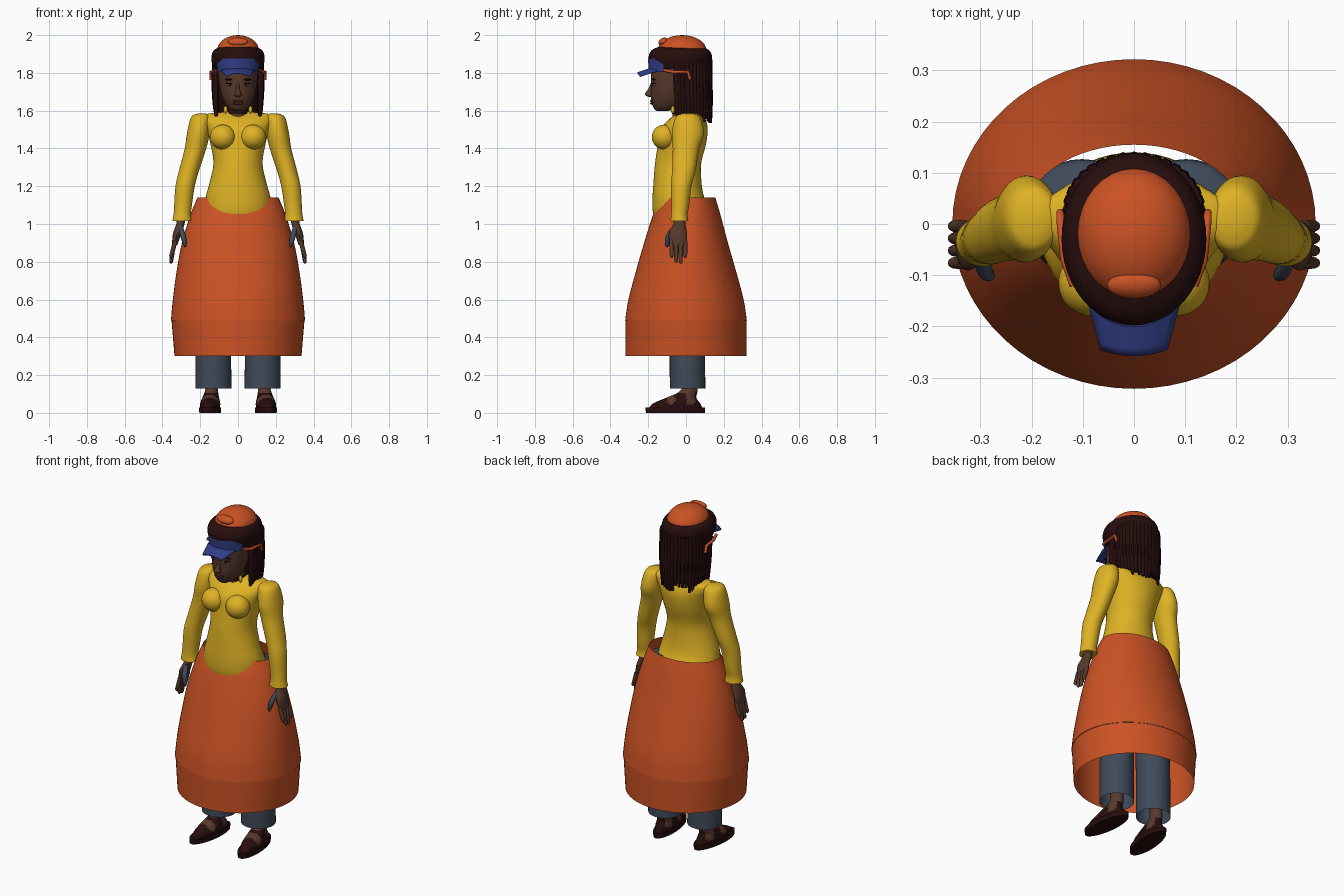
import bpy, bmesh, math, random
from mathutils import Matrix, Vector

random.seed(4)
cube = bpy.data.objects.get("Cube")
if cube:
    bpy.data.objects.remove(cube)


def material(name, r, g, b):
    m = bpy.data.materials.new(name)
    m.diffuse_color = (r, g, b, 1)
    m.use_nodes = True
    m.node_tree.nodes["Principled BSDF"].inputs["Base Color"].default_value = (r, g, b, 1)
    return m


orange = material("orange cloth", 0.6, 0.085, 0.018)
yellow = material("yellow cloth", 0.74, 0.45, 0.018)
slate = material("slate cloth", 0.05, 0.068, 0.1)
blue = material("blue visor", 0.033, 0.05, 0.25)
dark = material("dark brown", 0.02, 0.004, 0.004)
skin = material("brown skin", 0.095, 0.04, 0.024)
lip = material("lip", 0.06, 0.018, 0.015)
white = material("eye white", 0.3, 0.27, 0.25)


def finish(name, bm, mats, mirror=False):
    """Turn a bmesh into a smooth-shaded object, mirrored across x if asked."""
    bmesh.ops.recalc_face_normals(bm, faces=bm.faces)
    mesh = bpy.data.meshes.new(name)
    bm.to_mesh(mesh)
    bm.free()
    ob = bpy.data.objects.new(name, mesh)
    bpy.context.collection.objects.link(ob)
    for m in mats:
        mesh.materials.append(m)
    bpy.ops.object.select_all(action='DESELECT')
    ob.select_set(True)
    bpy.context.view_layer.objects.active = ob
    bpy.ops.object.shade_smooth_by_angle(angle=math.radians(45))
    if mirror:
        ob.modifiers.new("Mirror", 'MIRROR').use_mirror_merge = False
    return ob


def smooth_path(pts, steps):
    """Catmull-Rom interpolation through ring parameters."""
    pts = [Vector(p) for p in pts]
    ext = [2 * pts[0] - pts[1]] + pts + [2 * pts[-1] - pts[-2]]
    out = []
    for a, b, c, d in zip(ext, ext[1:], ext[2:], ext[3:]):
        for k in range(steps):
            t = k / steps
            out.append((2 * b + (c - a) * t + (2 * a - 5 * b + 4 * c - d) * t ** 2
                        + (3 * b - a - 3 * c + d) * t ** 3) / 2)
    return out + [pts[-1]]


def add_loft(bm, rings, sides=32, cap=True, steps=4):
    """Skin horizontal ellipses given as x, y, z, x radius, y radius."""
    loops = []
    for x, y, z, rx, ry in smooth_path(rings, steps):
        angles = [math.tau * i / sides for i in range(sides)]
        loops.append([bm.verts.new((x + rx * math.cos(a), y + ry * math.sin(a), z))
                      for a in angles])
    for lo, hi in zip(loops, loops[1:]):
        for i in range(sides):
            j = (i + 1) % sides
            bm.faces.new((lo[i], lo[j], hi[j], hi[i]))
    if cap:
        bm.faces.new(loops[0])
        bm.faces.new(loops[-1])


def loft(name, rings, mat, mirror=False, **kw):
    bm = bmesh.new()
    add_loft(bm, rings, **kw)
    return finish(name, bm, [mat], mirror)


def ball(name, loc, size, mat, mirror=False, tilt=0):
    bm = bmesh.new()
    m = Matrix.Translation(loc) @ Matrix.Rotation(tilt, 4, 'X') @ Matrix.Diagonal((*size, 1))
    bmesh.ops.create_uvsphere(bm, u_segments=32, v_segments=16, radius=1, matrix=m)
    return finish(name, bm, [mat], mirror)


# Bell skirt, open at both ends, with a hem band
loft("skirt", [(0, 0, .49, .355, .322), (0, 0, .6, .345, .305), (0, 0, .75, .325, .265),
               (0, 0, .9, .297, .222), (0, .004, 1.05, .252, .178),
               (0, .01, 1.14, .215, .145)], orange, sides=64, cap=False)
loft("skirt_hem", [(0, 0, .3, .336, .32), (0, 0, .49, .352, .32)], orange, sides=64, cap=False)

# Bodice and bust
loft("bodice", [(0, -.005, .98, .18, .145), (0, -.02, 1.06, .183, .155),
                (0, -.04, 1.14, .172, .137), (0, -.045, 1.22, .15, .127),
                (0, -.042, 1.32, .13, .122), (0, -.022, 1.42, .145, .127),
                (0, -.01, 1.5, .165, .125), (0, .005, 1.55, .185, .1),
                (0, .015, 1.58, .175, .07), (0, .005, 1.595, .06, .045)], yellow, sides=48)
ball("bust", (.08, -.115, 1.46), (.068, .066, .066), yellow, mirror=True, tilt=.25)

# Sleeves with a slightly flared cuff
loft("sleeve", [(.19, .01, 1.585, .025, .03), (.197, .01, 1.565, .052, .065),
                (.21, .01, 1.48, .06, .085), (.225, 0, 1.4, .057, .07),
                (.26, -.012, 1.28, .053, .062), (.28, -.025, 1.2, .051, .054),
                (.291, -.03, 1.1, .047, .047), (.295, -.035, 1.05, .046, .044),
                (.295, -.035, 1.015, .053, .048)], yellow, mirror=True)

# Hands: palm with four fingers, and a thumb
bm = bmesh.new()
add_loft(bm, [(.297, -.035, 1.05, .025, .03), (.305, -.035, 1, .022, .032),
              (.322, -.043, .95, .022, .048), (.335, -.04, .89, .015, .044)], sides=16)
for i, drop in enumerate((.82, .795, .79, .82)):
    y = -.076 + .024 * i
    add_loft(bm, [(.332, y, .91, .012, .012), (.345, y, .86, .012, .012),
                  (.354, y, drop + .012, .01, .01), (.355, y, drop, .004, .004)], sides=10)
finish("hand", bm, [skin], mirror=True)
loft("thumb", [(.305, -.06, .99, .012, .012), (.292, -.09, .94, .015, .016),
               (.283, -.1, .9, .011, .012), (.28, -.1, .878, .004, .005)],
     slate, mirror=True, sides=12)

# Trousers
loft("trouser_leg", [(.13, .008, .13, .096, .094), (.13, .008, .35, .094, .094),
                     (.12, .01, .65, .095, .095), (.105, .02, .95, .105, .1),
                     (.1, .03, 1.08, .11, .095), (.09, .03, 1.11, .06, .06)],
     slate, mirror=True, cap=False)

# Feet with strapped sandals, toes turned out
turn = Matrix.Translation((.142, 0, 0)) @ Matrix.Rotation(math.radians(6), 4, 'Z')
bm = bmesh.new()
add_loft(bm, [(0, -.055, .02, .05, .145), (0, -.05, .05, .052, .125),
              (0, -.025, .08, .044, .08), (0, .01, .11, .036, .05),
              (0, .02, .15, .032, .04), (0, .02, .3, .035, .042)], steps=6)
for f in bm.faces:
    c = f.calc_center_median()
    gap = c.z > .045 and (abs(c.y + .085) < .02 or abs(c.y - .02) < .025)
    f.material_index = 1 if c.z > .105 or gap else 0
bmesh.ops.transform(bm, matrix=turn, verts=bm.verts)
finish("foot", bm, [dark, skin], mirror=True)
bm = bmesh.new()
add_loft(bm, [(0, -.057, 0, .055, .157), (0, -.057, .028, .057, .158)], steps=1)
bmesh.ops.transform(bm, matrix=turn, verts=bm.verts)
finish("sandal_sole", bm, [dark], mirror=True)

# Neck, choker and head
loft("neck", [(0, -.01, 1.55, .056, .06), (0, -.02, 1.6, .048, .052),
              (0, -.025, 1.7, .05, .06)], skin)
loft("choker", [(0, -.015, 1.582, .055, .06), (0, -.018, 1.6, .052, .057)], dark)
loft("head", [(0, -.125, 1.598, .026, .03), (0, -.105, 1.615, .052, .067),
              (0, -.085, 1.66, .08, .1), (0, -.07, 1.72, .097, .115),
              (0, -.045, 1.8, .106, .14), (0, -.03, 1.88, .1, .14)], skin)
loft("nose", [(0, -.185, 1.672, .009, .01), (0, -.195, 1.68, .02, .018),
              (0, -.194, 1.692, .016, .022), (0, -.184, 1.72, .008, .013),
              (0, -.175, 1.755, .008, .009)], skin, sides=16)
for z in (1.639, 1.651):
    ball("lip", (0, -.178, z), (.028, .012, .008), lip)
ball("eye", (.042, -.168, 1.737), (.017, .01, .006), white, mirror=True)
ball("iris", (.042, -.175, 1.737), (.006, .005, .006), dark, mirror=True)
ball("eyelid", (.042, -.168, 1.744), (.022, .012, .004), dark, mirror=True)
ball("brow", (.044, -.17, 1.765), (.027, .01, .005), dark, mirror=True)
ball("earring", (.066, -.07, 1.605), (.01, .01, .02), yellow, mirror=True)

# Hair: crown, back mass and hanging locks
loft("hair_crown", [(0, -.025, 1.82, .128, .145), (0, -.028, 1.85, .138, .158),
                    (0, -.03, 1.885, .141, .168), (0, -.03, 1.92, .128, .152),
                    (0, -.03, 1.94, .09, .11)], dark, sides=48)
loft("hair_back", [(0, .06, 1.58, .095, .045), (0, .045, 1.7, .118, .078),
                   (0, .03, 1.85, .13, .1)], dark)
bm = bmesh.new()
for i in range(29):
    a = math.radians(-48 + 276 * i / 28)
    x, y = .122 * math.cos(a), .025 + .1 * math.sin(a)
    if y < -.02:
        x = math.copysign(.118, x)
    end = 1.53 + random.uniform(0, .05)
    add_loft(bm, [(x, y, 1.87, .014, .014), (x * 1.02, y, 1.75, .016, .016),
                  (x, y + .004, 1.64, .013, .013), (x * .96, y + .005, end, .008, .008)],
             sides=8, steps=3)
finish("hair_locks", bm, [dark])

# Round cap with its front button
ball("cap", (0, -.02, 1.915), (.112, .13, .085), orange)
ball("cap_button", (0, -.12, 1.965), (.053, .027, .02), orange, tilt=.5)

# Visor band, kept only across the forehead
bm = bmesh.new()
add_loft(bm, [(0, -.04, 1.805, .125, .155), (0, -.04, 1.875, .13, .162)], sides=48, cap=False)
back = [f for f in bm.faces if f.calc_center_median().y > -.115]
bmesh.ops.delete(bm, geom=back, context='FACES')
finish("visor_band", bm, [blue])

# Curved visor brim
bm = bmesh.new()
bmesh.ops.create_grid(bm, x_segments=12, y_segments=6, size=1)
for v in bm.verts:
    t, s = v.co.x, (v.co.y + 1) / 2
    v.co = ((.066 + .024 * s) * t, -.258 + .09 * s + .012 * t * t, 1.803 + .03 * s - .018 * t * t)
brim = finish("visor_brim", bm, [blue])
brim.modifiers.new("Thickness", 'SOLIDIFY').thickness = .008

# Orange side strap of the visor
curve = bpy.data.curves.new("visor_strap", 'CURVE')
curve.dimensions = '3D'
curve.bevel_depth = .008
for side in (1, -1):
    path = [(.118, -.12, 1.815), (.136, -.07, 1.805), (.144, .01, 1.805), (.144, .022, 1.765)]
    spline = curve.splines.new('POLY')
    spline.points.add(len(path) - 1)
    for p, (x, y, z) in zip(spline.points, path):
        p.co = (side * x, y, z, 1)
curve.materials.append(orange)
strap = bpy.data.objects.new("visor_strap", curve)
bpy.context.collection.objects.link(strap)
bpy.ops.object.select_all(action='DESELECT')
strap.select_set(True)
bpy.context.view_layer.objects.active = strap
bpy.ops.object.convert(target='MESH')
